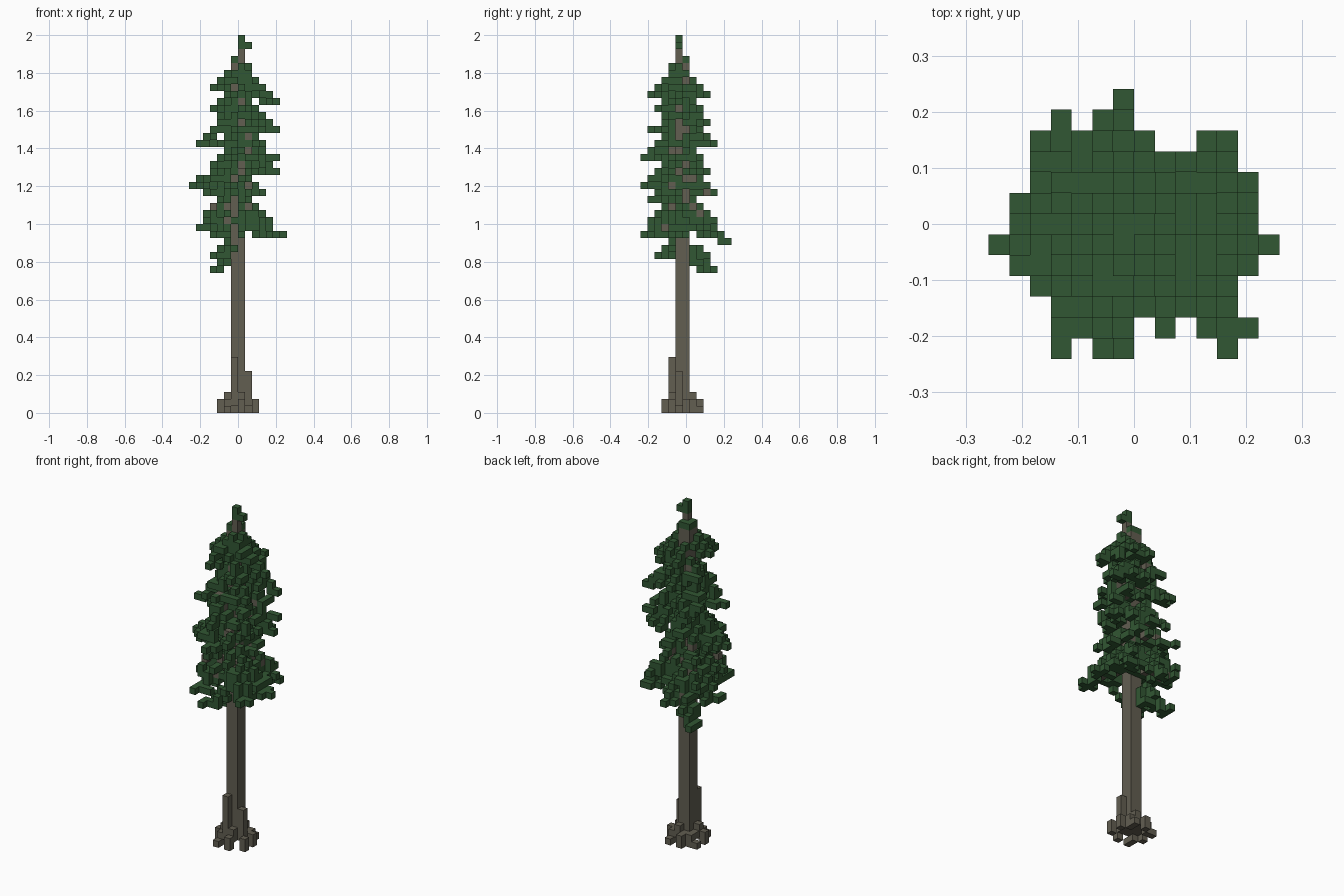
import bpy
import bmesh
import random
from mathutils import Vector

random.seed(5)
V = 2 / 54  # edge of one cube

cube = bpy.data.objects.get("Cube")
if cube:
    bpy.data.objects.remove(cube, do_unlink=True)


def material(name, colour):
    m = bpy.data.materials.new(name)
    m.use_nodes = True
    m.diffuse_color = colour
    m.node_tree.nodes["Principled BSDF"].inputs["Base Color"].default_value = colour
    return m


bark = material("bark brown", (0.122, 0.112, 0.083, 1))
needles = material("needle green", (0.031, 0.095, 0.033, 1))

trunk, roots, branches, foliage = set(), set(), set(), set()


def column(cells, i, j, bottom, top):
    cells.update((i, j, k) for k in range(bottom, top))


# Trunk: four columns that end one after another
for i, j, top in ((-1, -1, 50), (-1, 0, 50), (0, -1, 52), (0, 0, 50)):
    column(trunk, i, j, 1, top)

# Roots: raised columns against the trunk, then separate feet on the ground
for i, j, top in ((-1, -2, 8), (1, -1, 6), (-2, -1, 3), (0, 1, 3), (-1, 1, 2),
                  (0, -2, 3), (-2, 0, 2), (1, 0, 2)):
    column(roots, i, j, 1, top)
for i, j, top in ((-3, -1, 2), (2, 0, 2), (2, -2, 2), (0, -3, 2), (-2, -3, 1),
                  (-1, 2, 2), (1, 2, 1), (-3, 1, 1), (-2, -2, 2), (1, 1, 2), (-2, 1, 2)):
    column(roots, i, j, 0, top)

# Bough tips toward the four sides: (height, outermost cell)
right_side = ((49, 1), (47, 2), (44, 5), (41, 4), (40, 5), (38, 3), (36, 5),
              (34, 5), (31, 3), (29, 2), (26, 4), (25, 6))
left_side = ((48, -2), (46, -4), (43, -4), (42, -3), (38, -6), (35, -4), (33, -5),
             (32, -7), (31, -5), (28, -5), (27, -5), (26, -6), (25, -4), (22, -4),
             (20, -4))
front_side = ((47, -3), (45, -5), (43, -4), (40, -5), (38, -4), (36, -6),
              (33, -5), (32, -6), (30, -5), (27, -5), (25, -6), (22, -4))
back_side = ((47, 1), (45, 3), (43, 2), (41, 3), (38, 4), (36, 2), (34, 3),
             (31, 4), (29, 2), (27, 4), (25, 5), (24, 6), (22, 3), (20, 4))


def distance(c):
    """Cells outward from the trunk's middle."""
    return c + 1 if c >= 0 else -c


def extent(side, k):
    """Reach of a side at a height: each tip's slope narrows upward."""
    core = 2 if k < 47 else 1
    return max([core] + [distance(r) - (k - h) for h, r in side if k >= h])


def inside(i, j, k):
    if not 20 <= k <= 50 or (k < 25 and i >= 0):
        return False
    ex = extent(right_side if i >= 0 else left_side, k)
    ey = extent(back_side if j >= 0 else front_side, k)
    return distance(i) <= ex and distance(j) <= ey


def add(cells, i, j, k):
    if inside(i, j, k):
        cells.add((i, j, k))


def branch(i, j, k):
    """Drooping bough from the trunk to its tip cell, with side twigs."""
    tip = Vector((i, j, k))
    start = Vector((-1 if i < 0 else 0, -1 if j < 0 else 0, k))
    reach = max(abs(tip.x - start.x), abs(tip.y - start.y), 1)
    start.z = min(k + 0.7 * reach, 50)
    across = Vector((0, 1, 0)) if abs(i + 0.5) > abs(j + 0.5) else Vector((1, 0, 0))
    steps = int(reach)
    for s in range(1, steps + 1):
        t = s / steps
        p = start.lerp(tip, t)
        a, b, c = round(p.x), round(p.y), int(p.z + 0.01)
        wooden = random.random() < (0.6 if t < 0.5 else 0.12) and s < steps
        add(branches if wooden else foliage, a, b, c)
        if s == steps:
            break
        if random.random() < 0.65:
            add(foliage, a, b, c + 1)
        for side in (-1, 1):
            if random.random() < 0.8:
                q = p + across * side
                add(foliage, round(q.x), round(q.y), c - random.choice((0, 0, 1)))
                if random.random() < 0.35:
                    q += across * side
                    add(foliage, round(q.x), round(q.y), c - 1)


# Boughs of the four sides; the low front ones leave the trunk bare
for k, i in right_side + left_side:
    if k >= 25:
        offsets = {6: (-1, -1), -7: (-1, -1), -6: (-2, 1, 2)}
        branch(i, random.choice(offsets.get(i, (-3, -2, -1, 1, 2))), k)
for k, j in front_side:
    if k >= 25:
        branch(random.choice((-2, -1, 0, 1) if k >= 30 else (3, -4)), j, k)
for k, j in back_side:
    if k >= 24:
        branch(-1 if j > 5 else random.choice((-3, -2, -1, 0, 1)), j, k)

# Boughs toward the corners, wider lower down
for n, k in enumerate(range(25, 47, 2)):
    size = 4 if k < 40 else 3
    for sx, sy in ((1, -1), (-1, 1)) if n % 2 else ((-1, -1), (1, 1)):
        r = size - random.choice((0, 0, 1))
        branch(r if sx > 0 else -r - 1, sy * size, k)

# Lowest boughs
for tip in ((4, -6, 25), (5, -5, 25), (3, 4, 27), (4, 3, 26), (-4, 5, 25), (-3, 4, 27),
            (-5, 3, 26), (-4, 4, 20), (-3, 3, 21), (-2, 3, 22), (-4, -4, 22),
            (-4, -3, 22)):
    branch(*tip)

# Crown
foliage.update(((0, -1, 53), (0, -1, 52), (1, -1, 52), (-1, -1, 50), (-1, 0, 50),
                (0, 0, 50), (1, -1, 49), (0, -2, 49), (0, -2, 48), (1, -1, 48),
                (1, 0, 48), (-1, -2, 48), (-2, -1, 48), (-1, 1, 47), (0, -2, 47)))

branches -= trunk
foliage -= trunk | branches
solid = trunk | roots | branches | foliage

# Each face direction with its axis and sign
SIDES = [(Vector([s if a == n else 0 for a in range(3)]), n, s)
         for n in range(3) for s in (-1, 1)]


def build(name, cells, mat):
    """Cubes with only their exposed faces."""
    bm = bmesh.new()
    made = {}

    def corner(p):
        key = tuple(round(x * 2) for x in p)
        if key not in made:
            made[key] = bm.verts.new(p * V)
        return made[key]

    for cell in sorted(cells):
        centre = Vector(cell) + Vector((0.5, 0, 0.5))
        for d, n, s in SIDES:
            if tuple(int(c + x) for c, x in zip(cell, d)) in solid:
                continue
            u, w = Vector(), Vector()
            u[(n + 1) % 3] = 0.5
            w[(n + 2) % 3] = 0.5 * s
            mid = centre + d / 2
            bm.faces.new([corner(mid + q) for q in (-u - w, u - w, u + w, w - u)])
    mesh = bpy.data.meshes.new(name)
    bm.to_mesh(mesh)
    bm.free()
    mesh.materials.append(mat)
    bpy.context.collection.objects.link(bpy.data.objects.new(name, mesh))


build("trunk", trunk, bark)
build("roots", roots, bark)
build("branches", branches, bark)
build("foliage", foliage, needles)
